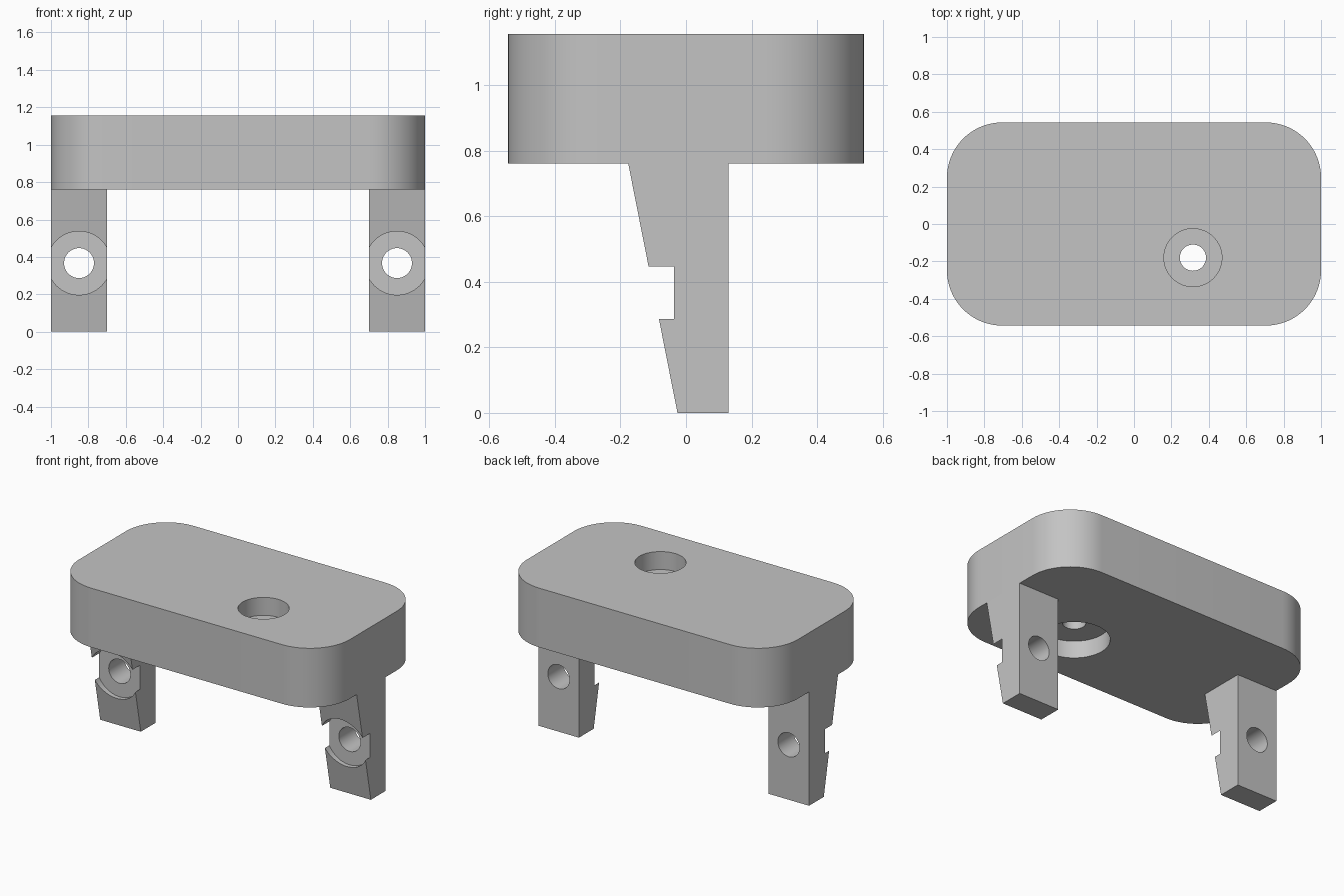
import bpy, bmesh
from math import pi, sin, cos
from mathutils import Matrix, Vector

cube = bpy.data.objects.get("Cube")
if cube:
    bpy.data.objects.remove(cube, do_unlink=True)

grey = bpy.data.materials.new("plain_grey")
grey.use_nodes = True
colour = (0.55, 0.55, 0.55, 1)
grey.diffuse_color = colour
grey.node_tree.nodes["Principled BSDF"].inputs["Base Color"].default_value = colour

BASE, TOP = 0.76, 1.155


def finish(bm, name):
    bmesh.ops.recalc_face_normals(bm, faces=bm.faces)
    mesh = bpy.data.meshes.new(name)
    bm.to_mesh(mesh)
    bm.free()
    obj = bpy.data.objects.new(name, mesh)
    bpy.context.collection.objects.link(obj)
    mesh.materials.append(grey)
    return obj


def extrude(name, outline, direction):
    """Solid made by pushing a closed outline along a direction."""
    bm = bmesh.new()
    face = bm.faces.new([bm.verts.new(p) for p in outline])
    made = bmesh.ops.extrude_face_region(bm, geom=[face])["geom"]
    verts = [g for g in made if isinstance(g, bmesh.types.BMVert)]
    bmesh.ops.translate(bm, verts=verts, vec=direction)
    return finish(bm, name)


def bore(target, start, end, radius):
    """Cut a round hole between two points."""
    start, end = Vector(start), Vector(end)
    axis = end - start
    turn = Vector((0, 0, 1)).rotation_difference(axis).to_matrix().to_4x4()
    bm = bmesh.new()
    bmesh.ops.create_cone(bm, cap_ends=True, segments=64, radius1=radius, radius2=radius,
                          depth=axis.length,
                          matrix=Matrix.Translation((start + end) / 2) @ turn)
    cutter = finish(bm, "bore_cutter")
    cutter.hide_render = True
    mod = target.modifiers.new("bore", "BOOLEAN")
    mod.operation, mod.solver, mod.object = "DIFFERENCE", "EXACT", cutter
    bpy.context.view_layer.objects.active = target
    bpy.ops.object.modifier_apply(modifier=mod.name)
    bpy.data.objects.remove(cutter, do_unlink=True)


def smooth(obj):
    bpy.ops.object.select_all(action="DESELECT")
    obj.select_set(True)
    bpy.context.view_layer.objects.active = obj
    bpy.ops.object.shade_smooth_by_angle(angle=pi / 6)


# Rounded block
half_x, half_y, r, steps = 1.0, 0.543, 0.295, 16
outline = []
for corner, (sx, sy) in enumerate([(1, 1), (-1, 1), (-1, -1), (1, -1)]):
    for i in range(steps + 1):
        a = (corner + i / steps) * pi / 2
        outline.append((sx * (half_x - r) + r * cos(a), sy * (half_y - r) + r * sin(a), BASE))
block = extrude("rounded_block", outline, (0, 0, TOP - BASE))

# Through hole with a recess at the top and a wider one underneath
hx, hy = 0.315, -0.18
bore(block, (hx, hy, BASE - 0.1), (hx, hy, TOP + 0.1), 0.07)
bore(block, (hx, hy, TOP - 0.12), (hx, hy, TOP + 0.1), 0.155)
bore(block, (hx, hy, BASE - 0.1), (hx, hy, BASE + 0.115), 0.215)
smooth(block)

# Tapered legs, each with a screw hole and a flat round seat in front
profile = [(-0.026, 0), (0.13, 0), (0.13, BASE), (-0.176, BASE)]
for name, side in (("left_leg", 1), ("right_leg", -1)):
    cx = 0.85 * side
    leg = extrude(name, [(cx - 0.15, y, z) for y, z in profile], (0.3, 0, 0))
    bore(leg, (cx, -0.4, 0.367), (cx, -0.036, 0.367), 0.17)
    bore(leg, (cx, -0.4, 0.367), (cx, 0.3, 0.367), 0.08)
    smooth(leg)
